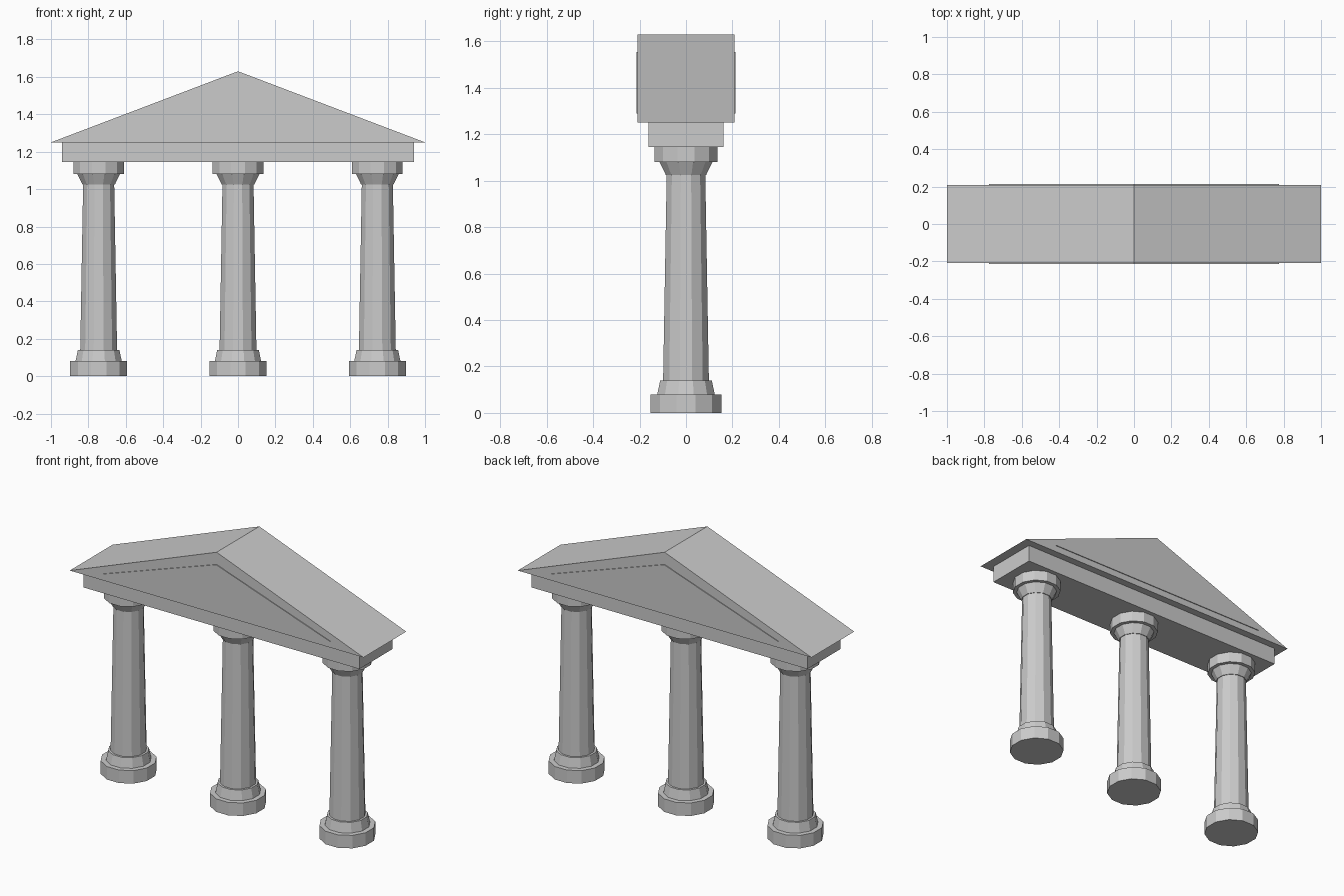
import bpy, bmesh, math

if "Cube" in bpy.data.objects:
    bpy.data.objects.remove(bpy.data.objects["Cube"], do_unlink=True)

# One stone material
stone = bpy.data.materials.new("grey_stone")
stone.use_nodes = True
colour = (0.6, 0.6, 0.6, 1)
stone.diffuse_color = colour
stone.node_tree.nodes["Principled BSDF"].inputs["Base Color"].default_value = colour

SIDES = 12


def finish(name, bm):
    bmesh.ops.recalc_face_normals(bm, faces=bm.faces[:])
    mesh = bpy.data.meshes.new(name)
    bm.to_mesh(mesh)
    bm.free()
    mesh.materials.append(stone)
    obj = bpy.data.objects.new(name, mesh)
    bpy.context.collection.objects.link(obj)
    return obj


def column(name, x):
    """Faceted column turned from a radius/height profile."""
    profile = [(0.158, 0), (0.158, 0.08), (0.128, 0.08), (0.115, 0.14),
               (0.102, 0.14), (0.086, 1.025), (0.09, 1.025), (0.118, 1.08),
               (0.14, 1.08), (0.14, 1.145)]
    bm = bmesh.new()
    rings = []
    for r, z in profile:
        angles = [math.tau * (i + 0.5) / SIDES for i in range(SIDES)]
        rings.append([bm.verts.new((x + r * math.cos(a), r * math.sin(a), z))
                      for a in angles])
    for low, high in zip(rings, rings[1:]):
        for i in range(SIDES):
            j = (i + 1) % SIDES
            bm.faces.new((low[i], low[j], high[j], high[i]))
    bm.faces.new(rings[0])
    bm.faces.new(rings[-1])
    finish(name, bm)


def prism(name, outline, y0, y1):
    """Extrude an x/z outline along y."""
    bm = bmesh.new()
    face = bm.faces.new([bm.verts.new((x, y0, z)) for x, z in outline])
    ext = bmesh.ops.extrude_face_region(bm, geom=[face])
    verts = [g for g in ext["geom"] if isinstance(g, bmesh.types.BMVert)]
    bmesh.ops.translate(bm, verts=verts, vec=(0, y1 - y0, 0))
    finish(name, bm)


# Columns
for label, x in (("right", -0.745), ("middle", 0), ("left", 0.745)):
    column(label + "_column", x)

# Beam and gabled roof
prism("beam", [(-0.94, 1.145), (0.94, 1.145), (0.94, 1.25), (-0.94, 1.25)], -0.162, 0.162)
prism("gable_roof", [(-1, 1.25), (1, 1.25), (0, 1.63)], -0.208, 0.208)

# Thin raised triangles on both gable faces
for label, s in (("front", -1), ("back", 1)):
    prism(label + "_gable_panel", [(-0.775, 1.29), (0.775, 1.29), (0, 1.555)],
          s * 0.206, s * 0.213)
